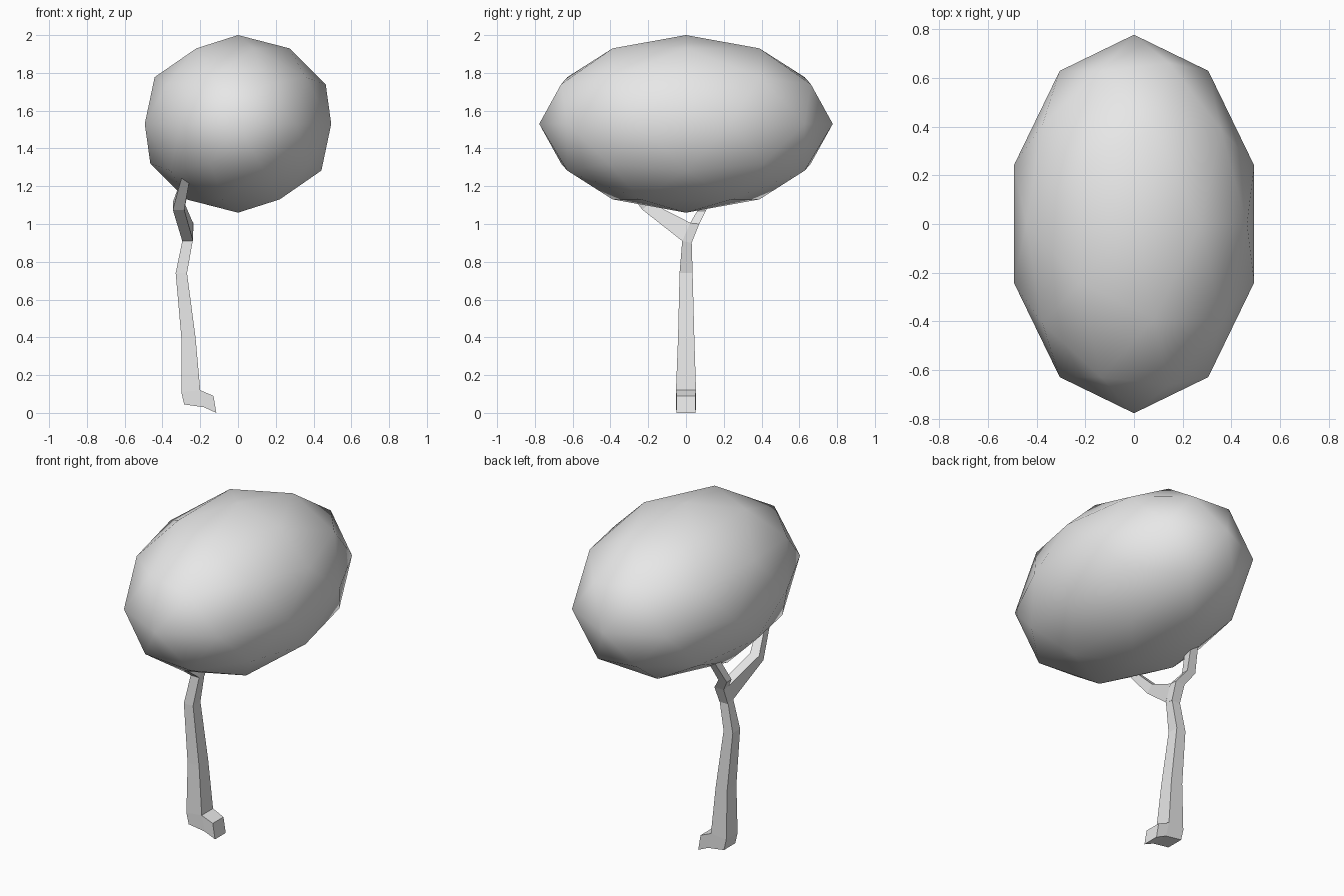
import bpy, bmesh
from mathutils import Matrix, Vector

cube = bpy.data.objects.get("Cube")
if cube:
    bpy.data.objects.remove(cube, do_unlink=True)

# One plain grey for the whole tree
grey = bpy.data.materials.new("light_grey")
grey.use_nodes = True
colour = (0.8, 0.8, 0.8, 1.0)
grey.diffuse_color = colour
grey.node_tree.nodes["Principled BSDF"].inputs["Base Color"].default_value = colour


def finish(bm, name, smooth=False):
    bmesh.ops.recalc_face_normals(bm, faces=bm.faces)
    for face in bm.faces:
        face.smooth = smooth
    mesh = bpy.data.meshes.new(name)
    bm.to_mesh(mesh)
    bm.free()
    mesh.materials.append(grey)
    obj = bpy.data.objects.new(name, mesh)
    bpy.context.collection.objects.link(obj)
    return obj


def loft(name, sections):
    """Join four-cornered sections into a closed limb."""
    bm = bmesh.new()
    rings = [[bm.verts.new(p) for p in ring] for ring in sections]
    for a, b in zip(rings, rings[1:]):
        for i in range(4):
            j = (i + 1) % 4
            bm.faces.new((a[i], a[j], b[j], b[i]))
    bm.faces.new(rings[0])
    bm.faces.new(rings[-1])
    bmesh.ops.remove_doubles(bm, verts=bm.verts, dist=0.0005)
    return finish(bm, name)


def across_y(a, b, y0, y1):
    """Section spanning two x-z points, widened along y."""
    (ax, az), (bx, bz) = a, b
    return [(ax, y0, az), (bx, y0, bz), (bx, y1, bz), (ax, y1, az)]


def across_x(a, b, x0, x1):
    """Section spanning two y-z points, widened along x."""
    return [(x0, *a), (x1, *a), (x1, *b), (x0, *b)]


# Crown: stretched low-poly ball
bm = bmesh.new()
stretch = Matrix.Translation((0, 0, 1.53)) @ Matrix.Diagonal((0.519, 0.777, 0.47, 1))
bmesh.ops.create_icosphere(bm, subdivisions=2, radius=1, matrix=stretch)
finish(bm, "crown", smooth=True)

# Trunk with the root kicking out to one side
loft("trunk", [
    across_y((-0.115, 0.0), (-0.13, 0.09), -0.05, 0.05),
    across_y((-0.18, 0.03), (-0.2, 0.12), -0.053, 0.053),
    across_y((-0.285, 0.045), (-0.2, 0.12), -0.053, 0.053),
    across_y((-0.3, 0.11), (-0.2, 0.12), -0.053, 0.053),
    across_y((-0.3, 0.4), (-0.225, 0.4), -0.042, 0.044),
    across_y((-0.33, 0.74), (-0.27, 0.74), -0.034, 0.035),
    across_y((-0.295, 0.91), (-0.24, 0.91), -0.02, 0.03),
])

# Two branches forking into the crown
loft("front_branch", [
    across_x((-0.02, 0.91), (0.025, 1.005), -0.295, -0.238),
    across_x((-0.23, 1.075), (-0.19, 1.115), -0.345, -0.285),
    across_x((-0.36, 1.24), (-0.31, 1.24), -0.3, -0.255),
])
loft("back_branch", [
    across_x((0.03, 0.9), (-0.02, 0.91), -0.295, -0.24),
    across_x((0.07, 1.0), (0.022, 1.005), -0.295, -0.235),
    across_x((0.105, 1.07), (0.06, 1.07), -0.34, -0.285),
    across_x((0.18, 1.22), (0.13, 1.22), -0.3, -0.255),
])
